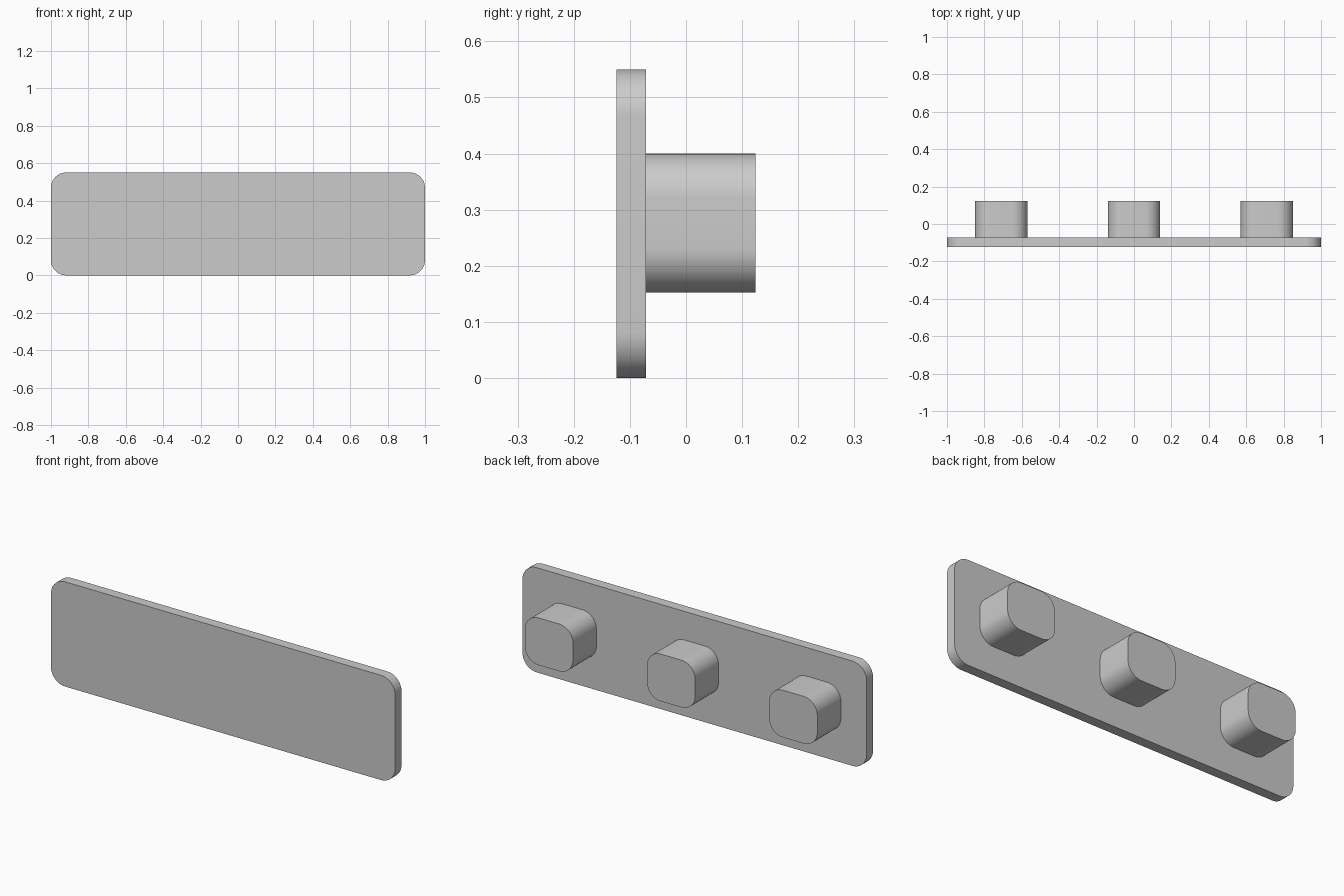
import bpy
import bmesh
from math import cos, sin, pi, radians

cube = bpy.data.objects.get("Cube")
if cube:
    bpy.data.objects.remove(cube, do_unlink=True)

grey = bpy.data.materials.new("light_grey")
grey.use_nodes = True
grey.diffuse_color = (0.6, 0.6, 0.6, 1)
grey.node_tree.nodes["Principled BSDF"].inputs["Base Color"].default_value = (0.6, 0.6, 0.6, 1)


def rounded_block(name, x, z, width, height, radius, y_front, y_back, steps=12):
    """Rounded rectangle in the xz plane, extruded along y."""
    bm = bmesh.new()
    corners = [(1, 1), (-1, 1), (-1, -1), (1, -1)]
    ring = []
    for i, (sx, sz) in enumerate(corners):
        cx = x + sx * (width / 2 - radius)
        cz = z + sz * (height / 2 - radius)
        for s in range(steps + 1):
            a = pi / 2 * (i + s / steps)
            ring.append(bm.verts.new((cx + radius * cos(a), y_front, cz + radius * sin(a))))
    face = bm.faces.new(ring)
    moved = bmesh.ops.extrude_face_region(bm, geom=[face], use_keep_orig=True)["geom"]
    verts = [g for g in moved if isinstance(g, bmesh.types.BMVert)]
    bmesh.ops.translate(bm, verts=verts, vec=(0, y_back - y_front, 0))
    bmesh.ops.recalc_face_normals(bm, faces=bm.faces)
    mesh = bpy.data.meshes.new(name)
    bm.to_mesh(mesh)
    bm.free()
    mesh.materials.append(grey)
    obj = bpy.data.objects.new(name, mesh)
    bpy.context.collection.objects.link(obj)
    bpy.ops.object.select_all(action="DESELECT")
    obj.select_set(True)
    bpy.context.view_layer.objects.active = obj
    bpy.ops.object.shade_smooth_by_angle(angle=radians(30))
    return obj


# Front plate
rounded_block("plate", 0, 0.275, 2.0, 0.55, 0.082, -0.124, -0.071)

# Three pegs on the back of the plate
for side, x in (("right", -0.71), ("middle", 0), ("left", 0.71)):
    rounded_block(f"{side}_peg", x, 0.276, 0.28, 0.248, 0.08, -0.071, 0.124)
